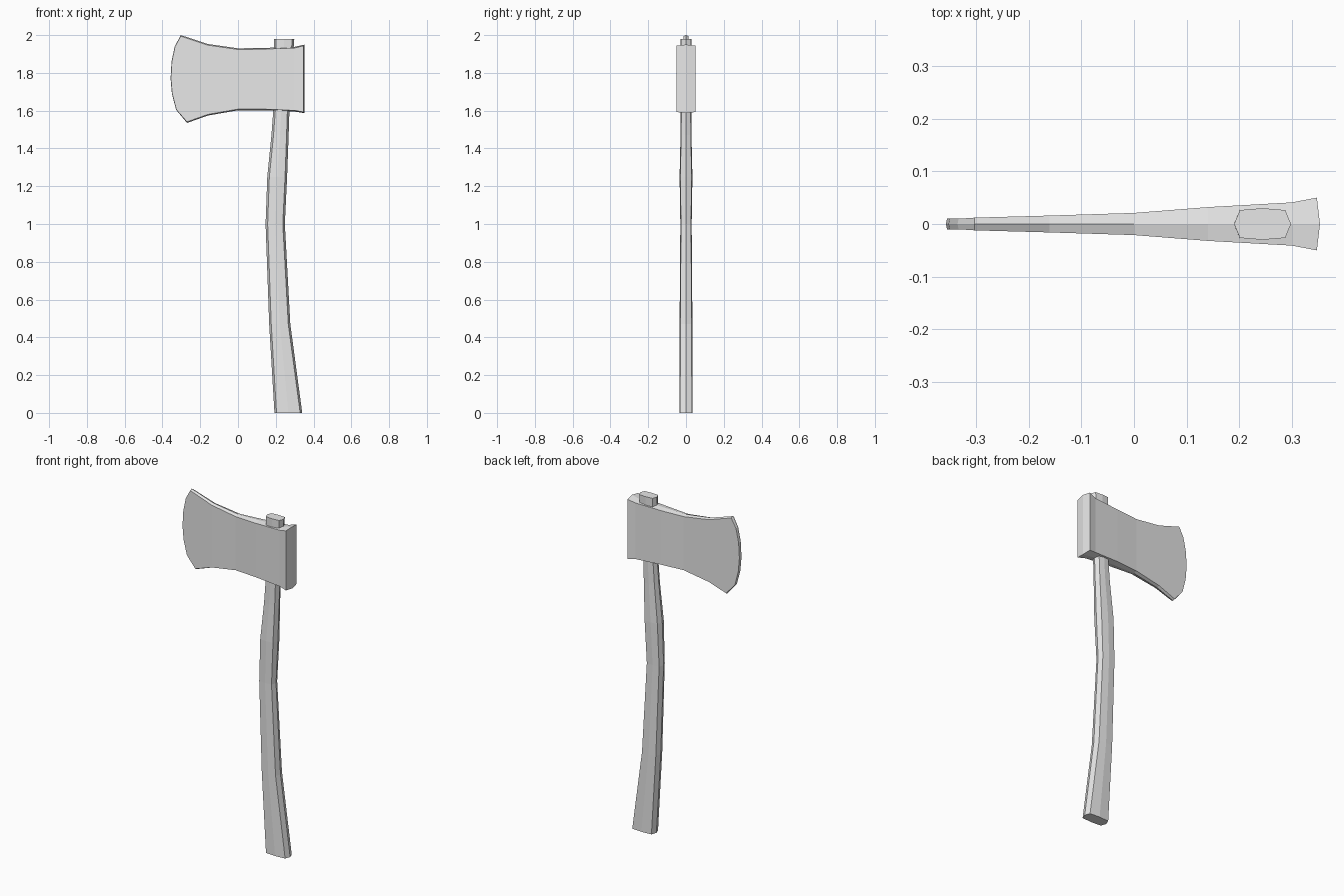
import bpy
import bmesh

cube = bpy.data.objects.get("Cube")
if cube:
    bpy.data.objects.remove(cube, do_unlink=True)

# Single pale grey material
grey = bpy.data.materials.new("pale_grey")
grey.use_nodes = True
grey.diffuse_color = (0.8, 0.8, 0.8, 1)
grey.node_tree.nodes["Principled BSDF"].inputs["Base Color"].default_value = (0.8, 0.8, 0.8, 1)


def finish(bm, name):
    bmesh.ops.recalc_face_normals(bm, faces=bm.faces)
    mesh = bpy.data.meshes.new(name)
    bm.to_mesh(mesh)
    bm.free()
    mesh.materials.append(grey)
    obj = bpy.data.objects.new(name, mesh)
    bpy.context.collection.objects.link(obj)
    return obj


# Handle: eight-sided rings (z, left x, right x, half thickness)
rings = [
    (0.00, 0.193, 0.340, 0.035),
    (0.47, 0.165, 0.277, 0.034),
    (1.00, 0.146, 0.248, 0.030),
    (1.25, 0.155, 0.260, 0.034),
    (1.47, 0.177, 0.268, 0.029),
    (1.62, 0.188, 0.273, 0.028),
    (1.98, 0.190, 0.298, 0.030),
]
bm = bmesh.new()
loops = []
for z, l, r, t in rings:
    c, m = 0.011, (l + r) / 2
    section = [(l, 0), (l + c, -t * 0.88), (m, -t), (r - c, -t * 0.88),
               (r, 0), (r - c, t * 0.88), (m, t), (l + c, t * 0.88)]
    loops.append([bm.verts.new((x, y, z)) for x, y in section])
for a, b in zip(loops, loops[1:]):
    for i in range(8):
        j = (i + 1) % 8
        bm.faces.new((a[i], a[j], b[j], b[i]))
bm.faces.new(loops[0])
bm.faces.new(loops[-1])
finish(bm, "handle")

# Axe head: columns (top x, top z, bottom x, bottom z, half thickness)
columns = [
    (-0.303, 2.000, -0.270, 1.535, 0.012),
    (-0.160, 1.953, -0.160, 1.574, 0.016),
    (0.000, 1.930, 0.000, 1.602, 0.021),
    (0.140, 1.932, 0.140, 1.602, 0.032),
    (0.300, 1.938, 0.300, 1.595, 0.041),
    (0.347, 1.950, 0.347, 1.587, 0.050),
]
# Cutting edge from bottom to top
edge = [(-0.328, 1.605), (-0.350, 1.69), (-0.357, 1.77),
        (-0.352, 1.86), (-0.335, 1.94)]
RIDGE = 0.006

bm = bmesh.new()


def head_side(sign):
    top = [bm.verts.new((x, sign * t, z - RIDGE)) for x, z, _, _, t in columns]
    bottom = [bm.verts.new((x, sign * t, z + RIDGE)) for _, _, x, z, t in columns]
    bit = [bm.verts.new((x + 0.002, sign * 0.010, z)) for x, z in edge]
    for i in range(len(columns) - 1):
        bm.faces.new((top[i], top[i + 1], bottom[i + 1], bottom[i]))
    bm.faces.new([top[0], bottom[0]] + bit)
    # Perimeter order: along top, down the poll, back along bottom, up the bit
    return top + bottom[::-1] + bit


# Central ridge running round the whole rim
path = [(x, z) for x, z, _, _, _ in columns]
path += [(x, z) for _, _, x, z, _ in reversed(columns)] + edge
n = len(columns)
ridge = []
for i, (x, z) in enumerate(path):
    poll = 0.006 if i in (n - 1, n) else 0
    ridge.append(bm.verts.new((x + poll, 0, z)))

for sign in (-1, 1):
    rim = head_side(sign)
    for i in range(len(rim)):
        j = (i + 1) % len(rim)
        bm.faces.new((rim[i], rim[j], ridge[j], ridge[i]))
finish(bm, "axe_head")
